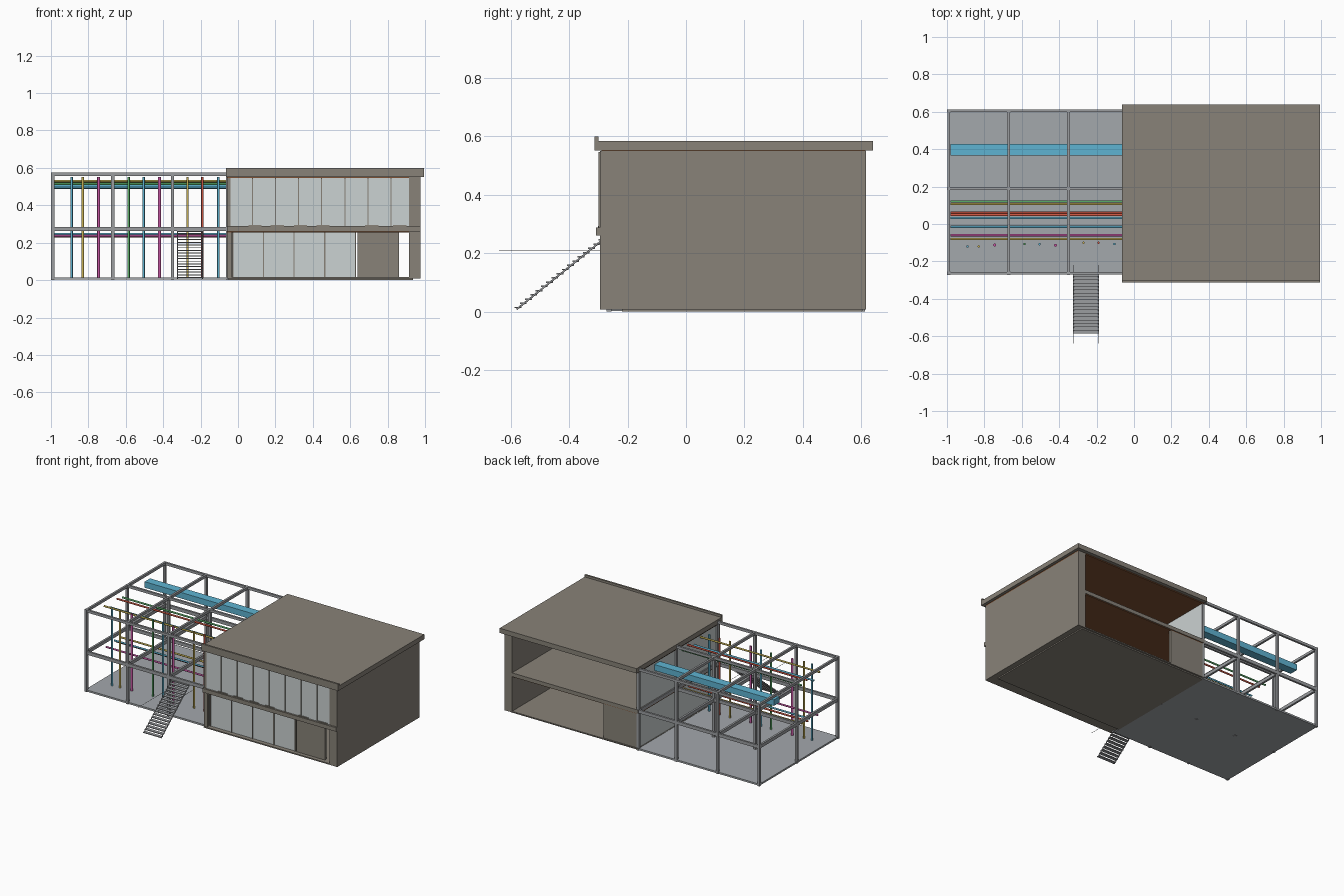
import bpy, bmesh, math
from mathutils import Vector, Matrix

cube = bpy.data.objects.get("Cube")
if cube:
    bpy.data.objects.remove(cube, do_unlink=True)


def material(name, rgb):
    # colours given as 0-255 display values, stored as linear
    lin = [((c / 255 + 0.055) / 1.055) ** 2.4 for c in rgb] + [1]
    m = bpy.data.materials.new(name)
    m.use_nodes = True
    m.diffuse_color = lin
    m.node_tree.nodes["Principled BSDF"].inputs["Base Color"].default_value = lin
    return m


WALL = material("warm grey concrete", (136, 130, 120))
GLASS = material("pale glass", (203, 210, 210))
STEEL = material("grey steel", (155, 157, 160))
FLOOR = material("grey floor", (164, 168, 172))
BROWN = material("brown ceiling", (125, 80, 50))
BLUE = material("blue", (95, 180, 210))
YELLOW = material("yellow", (200, 178, 85))
MAGENTA = material("magenta", (195, 85, 160))
GREEN = material("green", (90, 175, 105))
RED = material("red", (205, 85, 65))


def finish(name, bm, mat):
    mesh = bpy.data.meshes.new(name)
    bm.to_mesh(mesh)
    bm.free()
    mesh.materials.append(mat)
    obj = bpy.data.objects.new(name, mesh)
    bpy.context.collection.objects.link(obj)
    return obj


def box(name, x, y, z, mat):
    """Box from three (low, high) ranges."""
    bm = bmesh.new()
    size = [r[1] - r[0] for r in (x, y, z)]
    mid = [(r[0] + r[1]) / 2 for r in (x, y, z)]
    bmesh.ops.create_cube(bm, size=1, matrix=Matrix.Translation(mid) @ Matrix.Diagonal((*size, 1)))
    return finish(name, bm, mat)


def around(c, w):
    return (c - w / 2, c + w / 2)


def pipe(name, a, b, radius, mat):
    a, b = Vector(a), Vector(b)
    d = b - a
    bm = bmesh.new()
    turn = d.to_track_quat('Z', 'Y').to_matrix().to_4x4()
    bmesh.ops.create_cone(bm, cap_ends=True, segments=12, radius1=radius, radius2=radius,
                          depth=d.length, matrix=Matrix.Translation((a + b) / 2) @ turn)
    for f in bm.faces:
        f.smooth = len(f.verts) == 4
    for e in bm.edges:
        e.smooth = e.calc_face_angle(0) < 1
    return finish(name, bm, mat)


# Enclosed building shell
LEFT, RIGHT, FRONT, BACK = -0.06, 0.975, -0.295, 0.617
box("ground_plinth", (LEFT, 0.935), (-0.22, 0.605), (0, 0.01), WALL)
box("ground_slab", (LEFT, RIGHT), (FRONT, BACK), (0.008, 0.016), WALL)
box("right_wall", (0.915, RIGHT), (FRONT, BACK), (0.012, 0.55), WALL)
box("middle_slab", (LEFT, 0.92), (FRONT, BACK), (0.26, 0.285), WALL)
box("middle_fascia", (LEFT, RIGHT), (-0.308, FRONT), (0.26, 0.288), WALL)
box("lower_ceiling", (LEFT, 0.915), (-0.29, 0.612), (0.255, 0.26), BROWN)
box("upper_ceiling", (LEFT, RIGHT), (-0.29, 0.615), (0.545, 0.552), BROWN)
box("roof_slab", (-0.065, 0.995), (-0.305, 0.64), (0.552, 0.585), WALL)
box("roof_parapet", (-0.065, 0.995), (-0.313, -0.3), (0.552, 0.6), WALL)
box("rear_panel", (LEFT, 0.21), (0.595, 0.612), (0.016, 0.255), WALL)
box("entry_panel", (0.64, 0.86), (-0.268, -0.25), (0.016, 0.255), WALL)

# Glazed facades with slim mullions
box("upper_front_glass", (-0.04, 0.935), (-0.294, -0.286), (0.285, 0.546), GLASS)
for i in range(8):
    box("upper_mullion", around(0.077 + 0.1235 * i, 0.005), (-0.299, -0.284), (0.285, 0.546), WALL)
box("lower_front_glass", (-0.03, 0.628), (-0.265, -0.257), (0.016, 0.255), GLASS)
for i in range(5):
    box("lower_mullion", around(-0.028 + 0.164 * i, 0.006), (-0.27, -0.255), (0.016, 0.255), WALL)
for name, low, high in (("lower", 0.016, 0.255), ("upper", 0.285, 0.546)):
    box(name + "_left_glass", (-0.055, -0.047), (-0.28, 0.6), (low, high), GLASS)
    box(name + "_corner_post", (LEFT, -0.035), (-0.29, -0.27), (low, high), WALL)
for x in (0.09, 0.21, 0.335, 0.455, 0.715, 0.865):
    box("sill_grille", around(x, 0.07), (-0.301, -0.294), (0.288, 0.294), WALL)

# Open steel frame
COLS = (-0.99, -0.67, -0.35, -0.056)
ROWS = (-0.263, 0.19, 0.605)
box("frame_floor", (-0.995, LEFT), (-0.268, 0.61), (0.002, 0.014), FLOOR)
for x in COLS:
    for y in ROWS:
        box("frame_column", around(x, 0.017), around(y, 0.017), (0, 0.575), STEEL)
for low, high in ((0.262, 0.285), (0.557, 0.575)):
    for y in ROWS:
        box("long_beam", (COLS[0], COLS[-1]), around(y, 0.014), (low, high), STEEL)
    for x in COLS:
        box("cross_beam", around(x, 0.014), (ROWS[0], ROWS[-1]), (low, high), STEEL)

# Service duct and long horizontal pipes: depth, height, colour
box("air_duct", (-0.98, -0.05), (0.367, 0.427), (0.488, 0.53), BLUE)
for y, z, mat in ((-0.08, 0.53, YELLOW), (-0.015, 0.497, BLUE), (0.06, 0.528, RED),
                  (0.12, 0.515, GREEN), (-0.06, 0.237, MAGENTA), (0.032, 0.247, BLUE),
                  (0.048, 0.235, RED), (0.107, 0.24, YELLOW)):
    pipe("horizontal_pipe", (-0.98, y, z), (-0.05, y, z), 0.006, mat)

# Vertical pipes: position, depth, colour
for x, y, mat in ((-0.89, -0.12, BLUE), (-0.83, -0.12, YELLOW), (-0.745, -0.112, MAGENTA),
                  (-0.585, -0.107, GREEN), (-0.505, -0.108, BLUE), (-0.42, -0.114, MAGENTA),
                  (-0.27, -0.1, YELLOW), (-0.19, -0.1, RED), (-0.105, -0.107, BLUE)):
    pipe("vertical_pipe", (x, y, 0.012), (x, y, 0.55), 0.008 if mat == MAGENTA else 0.0065, mat)

# Open stair in front of the frame
STEPS = 18
for i in range(STEPS):
    t = i / (STEPS - 1)
    y, z = -0.575 + 0.305 * t, 0.014 + 0.246 * t
    box("stair_tread", (-0.325, -0.188), around(y, 0.023), around(z, 0.005), STEEL)
for x in (-0.324, -0.189):
    pipe("stair_stringer", (x, -0.58, 0.008), (x, -0.265, 0.262), 0.003, STEEL)
    pipe("stair_guide_rod", (x, -0.64, 0.21), (x, -0.22, 0.21), 0.0012, STEEL)
